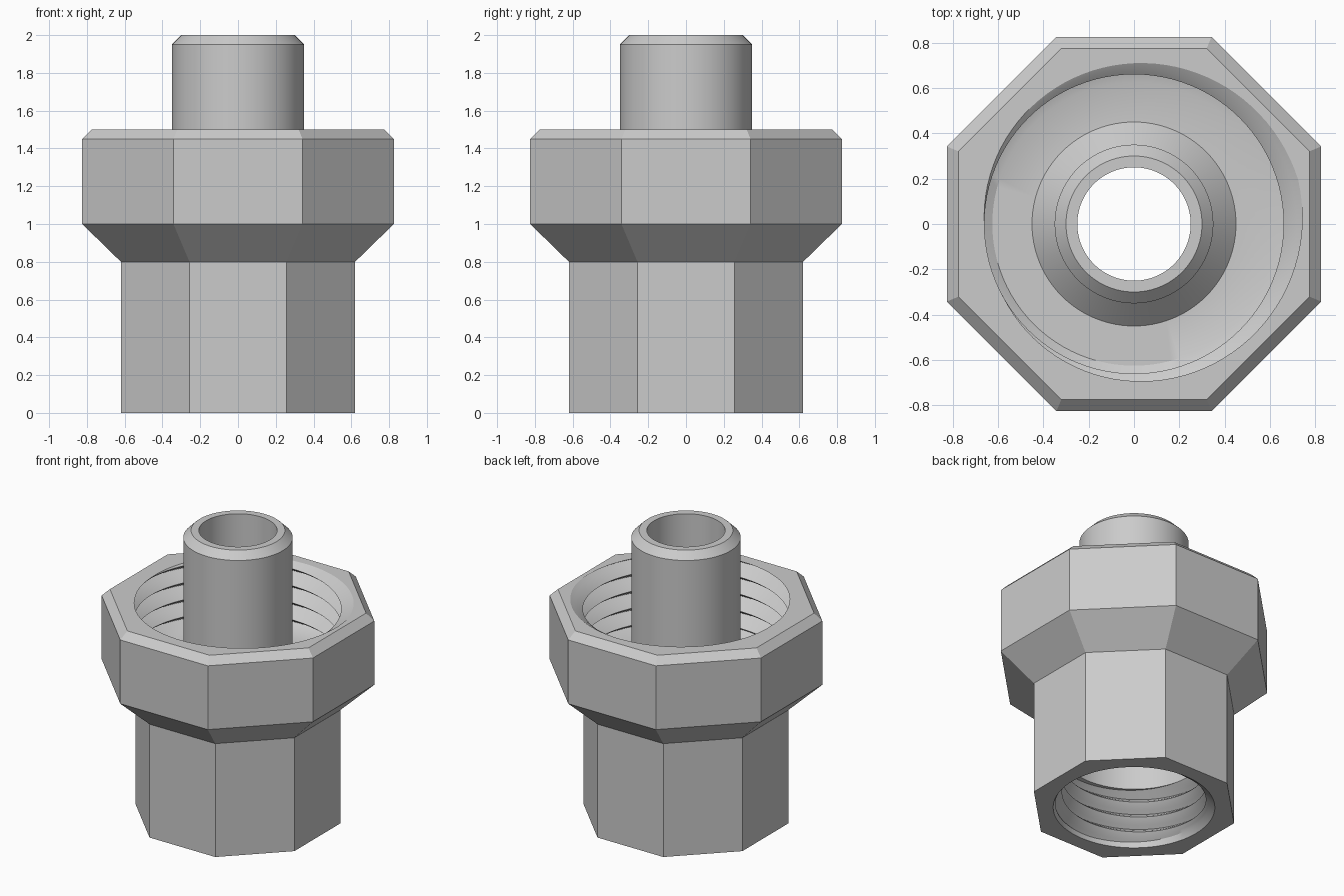
import bpy
import bmesh
from math import pi, tau, cos, sin, floor

cube = bpy.data.objects.get("Cube")
if cube:
    bpy.data.objects.remove(cube, do_unlink=True)

SEGMENTS = 96

metal = bpy.data.materials.new("light grey metal")
metal.use_nodes = True
grey = (0.6, 0.6, 0.6, 1)
metal.diffuse_color = grey
metal.node_tree.nodes["Principled BSDF"].inputs["Base Color"].default_value = grey


def ring(radius, z):
    """Round profile row."""
    return lambda a: (radius, z)


def octagon(apothem, z):
    """Eight-sided profile row, flats facing the axes."""
    def row(a):
        off = (a + pi / 8) % (pi / 4) - pi / 8
        return apothem / cos(off), z
    return row


def thread(crest, depth, pitch, bottom, top, start):
    """Rows of a helical V groove, listed from the top down."""
    def make(k):
        def row(a):
            turn = (a - start) / tau
            z = min(top, max(bottom, top + pitch * (k / 6 + turn)))
            f = (z - top) / pitch - turn
            away = abs(f - floor(f + 0.5))
            return crest + depth * max(0, 1 - away / 0.46), z
        return row
    count = int((top - bottom) / pitch * 6) + 8
    return [make(k) for k in range(6, -count, -1)]


def sweep(name, rows, closed=False):
    """Turn profile rows around the z axis; outer side runs upward."""
    bm = bmesh.new()
    grid = []
    for row in rows:
        line = []
        for i in range(SEGMENTS + 1):
            a = tau * i / SEGMENTS
            r, z = row(a)
            line.append(bm.verts.new((r * cos(a), r * sin(a), z)))
        grid.append(line)
    pairs = list(zip(grid, grid[1:]))
    if closed:
        pairs.append((grid[-1], grid[0]))
    for low, high in pairs:
        for i in range(SEGMENTS):
            bm.faces.new((low[i], low[i + 1], high[i + 1], high[i]))
    bmesh.ops.remove_doubles(bm, verts=bm.verts, dist=0.0002)
    mesh = bpy.data.meshes.new(name)
    bm.to_mesh(mesh)
    bm.free()
    mesh.materials.append(metal)
    obj = bpy.data.objects.new(name, mesh)
    bpy.context.collection.objects.link(obj)
    bpy.ops.object.select_all(action="DESELECT")
    obj.select_set(True)
    bpy.context.view_layer.objects.active = obj
    bpy.ops.object.shade_smooth_by_angle(angle=pi / 7)
    return obj


# Octagonal body with a threaded socket at each end
outside = [octagon(0.62, 0), octagon(0.62, 0.8), octagon(0.825, 1),
           octagon(0.825, 1.45), octagon(0.775, 1.5)]
upper_socket = thread(0.66, 0.09, 0.12, 1.03, 1.5, pi / 12)
upper_floor = [ring(0.625, 1), ring(0.45, 1)]
sweep("octagonal_body", outside + upper_socket + upper_floor)

lower_socket = thread(0.46, 0.065, 0.11, 0.04, 0.4, 0)
sweep("lower_socket", [ring(0.25, 0.8), ring(0.46, 0.8), ring(0.46, 0.4)]
      + lower_socket + [ring(0.517, 0), octagon(0.62, 0)])

# Hollow pipe rising from a flared foot
sweep("pipe", [ring(0.45, 1), ring(0.35, 1.1), ring(0.35, 1.95),
               ring(0.3, 2), ring(0.25, 2), ring(0.25, 0.8)])
